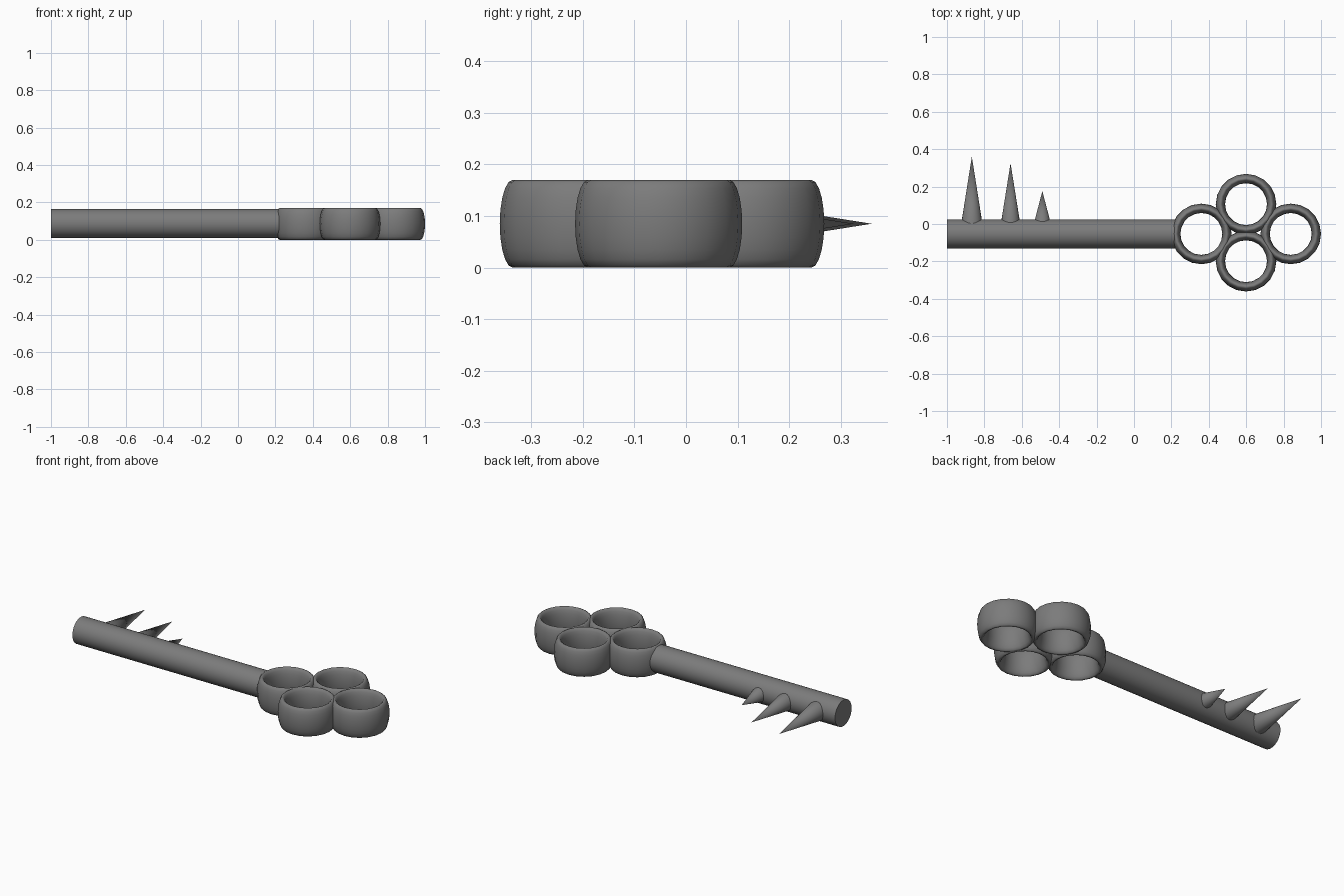
import bpy
import math

if "Cube" in bpy.data.objects:
    bpy.data.objects.remove(bpy.data.objects["Cube"], do_unlink=True)

COLOUR = (0.2, 0.2, 0.2, 1)
metal = bpy.data.materials.new("dark grey metal")
metal.use_nodes = True
metal.diffuse_color = COLOUR
metal.node_tree.nodes["Principled BSDF"].inputs["Base Color"].default_value = COLOUR

AXIS_Y = -0.053   # centre line of the shaft
MID_Z = 0.085     # mid height of the key


def finish(name):
    ob = bpy.context.object
    ob.name = name
    ob.data.materials.append(metal)
    bpy.ops.object.shade_smooth_by_angle(angle=math.radians(40))
    return ob


# Shaft
start, end = -1.0, 0.225
bpy.ops.mesh.primitive_cylinder_add(
    vertices=32, radius=0.078, depth=end - start,
    location=((start + end) / 2, AXIS_Y, MID_Z + 0.002),
    rotation=(0, math.pi / 2, 0))
finish("shaft")

# Teeth: pointed cones rooted inside the shaft
for name, x, tip, radius in (("long_tooth", -0.867, 0.36, 0.057),
                             ("middle_tooth", -0.66, 0.325, 0.052),
                             ("short_tooth", -0.49, 0.176, 0.046)):
    base = 0.0
    bpy.ops.mesh.primitive_cone_add(
        vertices=20, radius1=radius, radius2=0, depth=tip - base,
        location=(x, (tip + base) / 2, MID_Z),
        rotation=(-math.pi / 2, 0, 0))
    finish(name)

# Bow: four tall rounded rings in a clover
for name, x, y in (("inner_ring", 0.36, AXIS_Y), ("outer_ring", 0.838, AXIS_Y),
                   ("back_ring", 0.599, 0.106), ("front_ring", 0.599, -0.199)):
    bpy.ops.mesh.primitive_torus_add(
        major_segments=20, minor_segments=20,
        major_radius=0.137, minor_radius=0.025, location=(x, y, MID_Z))
    ring = finish(name)
    ring.scale.z = MID_Z / 0.025
    bpy.ops.object.transform_apply(location=False, rotation=False, scale=True)
    bpy.ops.object.shade_smooth()
